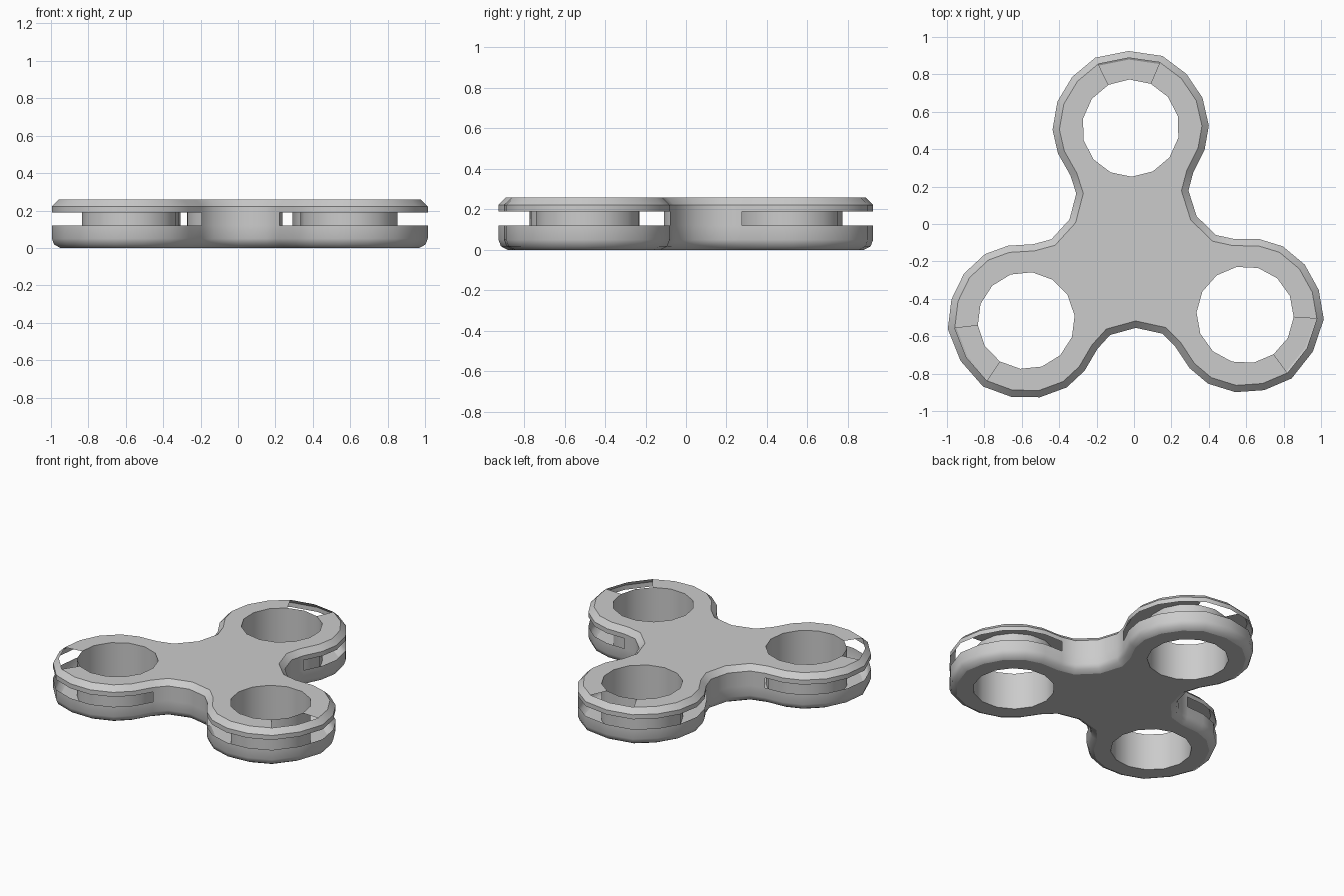
import bpy, bmesh
from math import sin, cos, pi, radians
from mathutils import Vector, Matrix

if "Cube" in bpy.data.objects:
    bpy.data.objects.remove(bpy.data.objects["Cube"])

CENTRE = Vector((0.0, -0.163))
TWIST = radians(1.5)
LOBE_DIST = 0.676
HOLE_R, HOLE_SIDES = 0.26, 14
TOP = 0.258

# Half outline of one lobe, from its tip down to the neck, then the waist point
half = [(0, 1.088), (0.18, 1.057), (0.305, 0.958), (0.388, 0.828),
        (0.418, 0.678), (0.392, 0.55), (0.328, 0.43), (0.30, 0.334)]
waist = (0.34, 0.196)
lobe = [waist] + half[::-1] + [(-x, y) for x, y in half[1:]]
PER = len(lobe)


def place(p, k):
    """Turn a lobe-space point into the k-th lobe."""
    return Matrix.Rotation(TWIST + k * 2 * pi / 3, 2) @ Vector(p) + CENTRE


outline = [place(p, k) for k in range(3) for p in lobe]
N = len(outline)


def inset(pts, d):
    out = []
    for i, p in enumerate(pts):
        a = (p - pts[i - 1]).normalized()
        b = (pts[(i + 1) % len(pts)] - p).normalized()
        na, nb = Vector((-a.y, a.x)), Vector((-b.y, b.x))
        out.append(p + (na + nb) * d / (1 + na.dot(nb)))
    return out


bm = bmesh.new()


def ring(pts, z):
    return [bm.verts.new((p.x, p.y, z)) for p in pts]


def bridge(lo, hi, skip=()):
    n = len(lo)
    for i in range(n):
        if i not in skip:
            j = (i + 1) % n
            bm.faces.new((lo[i], lo[j], hi[j], hi[i]))


def edge(a, b):
    return bm.edges.get((a, b)) or bm.edges.new((a, b))


# Outer shell: stacked outlines, with an open slot round each lobe
profile = [(0.045, 0), (0.012, 0.018), (0, 0.05), (0, 0.12), (0, 0.19),
           (0, 0.222), (0.036, TOP)]
rings = [ring(inset(outline, d), z) for d, z in profile]
slot = {k * PER + i for k in range(3) for i in range(2, 14)}
for level in range(len(rings) - 1):
    bridge(rings[level], rings[level + 1], slot if level == 3 else ())

# Bore walls, first vertex at each lobe's tip side
bores = []
for k in range(3):
    circle = [place((-HOLE_R * sin(2 * pi * i / HOLE_SIDES),
                     LOBE_DIST + HOLE_R * cos(2 * pi * i / HOLE_SIDES)), k)
              for i in range(HOLE_SIDES)]
    lo, hi = ring(circle, 0), ring(circle, TOP)
    bridge(hi, lo)
    bores.append((lo, hi))


def loop_edges(r, skip=()):
    return [edge(r[i], r[(i + 1) % len(r)]) for i in range(len(r)) if i not in skip]


# Bottom cap, and top cap with a notch left open at each lobe tip
bottom = loop_edges(rings[0])
tips = {k * PER + i for k in range(3) for i in (7, 8)}
top = loop_edges(rings[-1], tips)
for k, (lo, hi) in enumerate(bores):
    bottom += loop_edges(lo)
    top += loop_edges(hi, {0, HOLE_SIDES - 1})
    top += [edge(rings[-1][k * PER + 7], hi[-1]),
            edge(rings[-1][k * PER + 9], hi[1])]
for edges, up in ((bottom, -1), (top, 1)):
    made = bmesh.ops.triangle_fill(bm, edges=edges, use_beauty=True,
                                   use_dissolve=False, normal=(0, 0, up))
    for f in made["geom"]:
        if isinstance(f, bmesh.types.BMFace):
            f.normal_update()
            if f.normal.z * up < 0:
                f.normal_flip()

# Smooth walls with crisp rims
for f in bm.faces:
    f.smooth = True
for r in [rings[0], rings[-2], rings[-1]] + [b for pair in bores for b in pair]:
    for e in loop_edges(r):
        e.smooth = False

mesh = bpy.data.meshes.new("spinner_body")
bm.to_mesh(mesh)
bm.free()
body = bpy.data.objects.new("spinner_body", mesh)
bpy.context.collection.objects.link(body)
